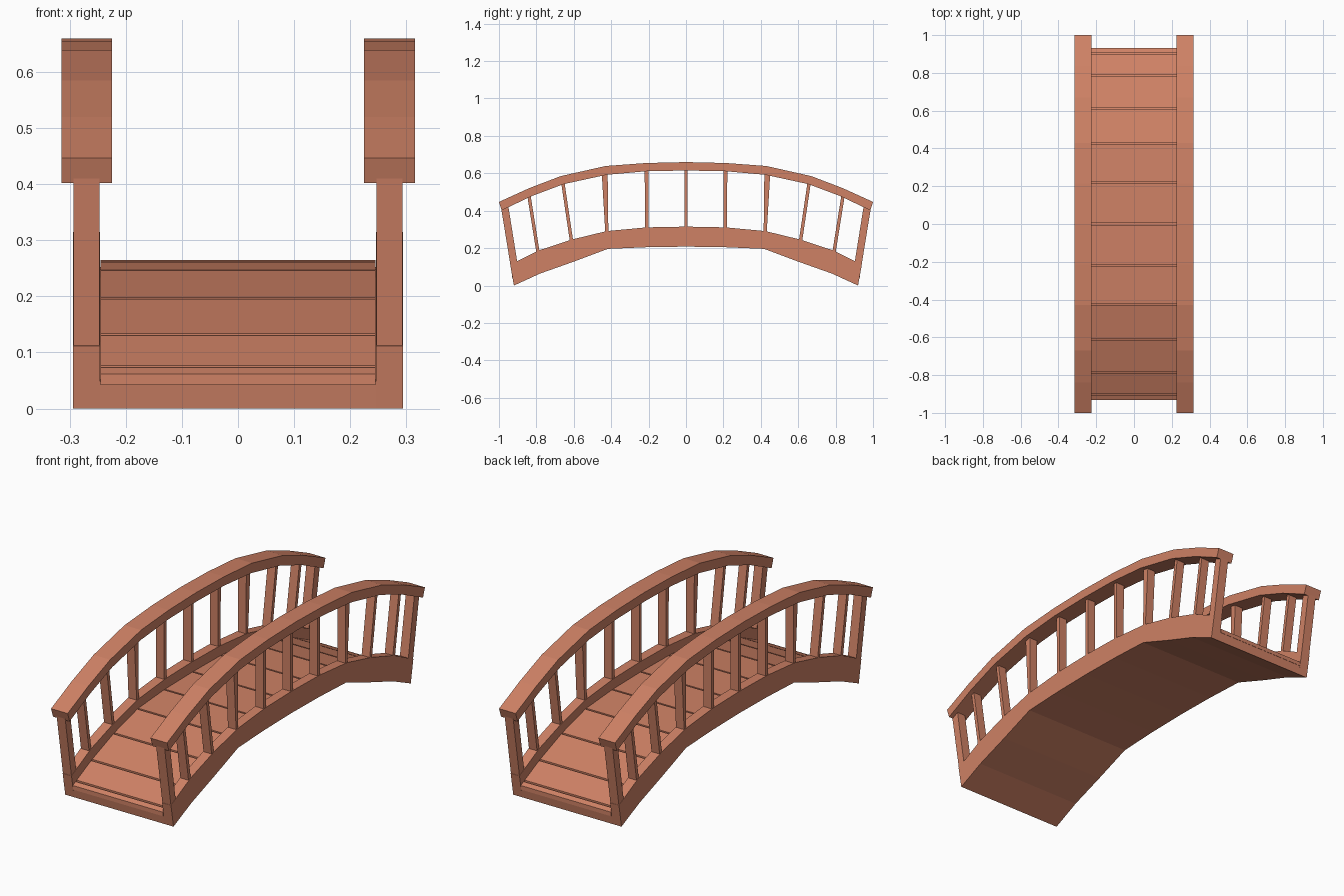
import bpy, bmesh

if "Cube" in bpy.data.objects:
    bpy.data.objects.remove(bpy.data.objects["Cube"])

mat = bpy.data.materials.new("salmon_wood")
mat.diffuse_color = (0.62, 0.22, 0.13, 1)
mat.use_nodes = True
mat.node_tree.nodes["Principled BSDF"].inputs["Base Color"].default_value = mat.diffuse_color


def full(half):
    """Mirror a half profile (y from 0 outwards) to the whole span."""
    return [(-y, z) for y, z in reversed(half[1:])] + half


def strip(name, top, bottom, x0, x1):
    """Solid between an upper and a lower y-z line, from x0 to x1."""
    bm = bmesh.new()
    rings = []
    for (ty, tz), (by, bz) in zip(top, bottom):
        rings.append([bm.verts.new(p) for p in
                      ((x0, by, bz), (x1, by, bz), (x1, ty, tz), (x0, ty, tz))])
    for a, b in zip(rings, rings[1:]):
        for i in range(4):
            j = (i + 1) % 4
            bm.faces.new((a[i], a[j], b[j], b[i]))
    bm.faces.new(rings[0])
    bm.faces.new(rings[-1])
    bmesh.ops.recalc_face_normals(bm, faces=bm.faces[:])
    me = bpy.data.meshes.new(name)
    bm.to_mesh(me)
    bm.free()
    me.materials.append(mat)
    ob = bpy.data.objects.new(name, me)
    bpy.context.collection.objects.link(ob)
    return ob


# Half profiles in y-z, from the middle to the end
rail_top = [(0, .66), (.215, .655), (.43, .639), (.67, .585), (.84, .52), (1, .447)]
rail_low = [(0, .615), (.213, .611), (.425, .592), (.655, .542), (.825, .478), (.985, .402)]
beam_top = [(0, .315), (.21, .311), (.425, .291), (.61, .246), (.79, .187), (.94, .112)]
under = [(0, .208), (.21, .205), (.418, .196), (.605, .126), (.78, .064), (.92, 0)]
deck_top = [(0, .265), (.22, .262), (.427, .247), (.613, .197), (.785, .132),
            (.905, .075), (.931, .062)]

# Balusters: (bottom y, bottom z, top y, top z, half width at bottom, at top)
balusters = [(0, .30, 0, .63, .008, .008), (.21, .295, .211, .625, .009, .01),
             (.423, .275, .435, .61, .008, .016), (.611, .23, .66, .56, .009, .009),
             (.79, .17, .842, .495, .009, .009)]

for side, s in (("right", 1), ("left", -1)):
    strip(side + "_handrail", full(rail_top), full(rail_low), s * .225, s * .315)
    strip(side + "_side_beam", full(beam_top), full(under), s * .246, s * .294)
    for i, (by, bz, ty, tz, bw, tw) in enumerate(balusters):
        for d in ((1,) if i == 0 else (1, -1)):
            strip(f"{side}_baluster_{i}_{'back' if d > 0 else 'front'}",
                  [(d * ty - tw, tz), (d * ty + tw, tz)],
                  [(d * by - bw, bz), (d * by + bw, bz)], s * .248, s * .292)
    # Sloping end posts
    for d, end in ((1, "back"), (-1, "front")):
        strip(f"{side}_{end}_end_post", [(d * .95, .425), (d * .988, .412)],
              [(d * .898, .10), (d * .938, .105)], s * .247, s * .293)

# Solid deck body, flush with the underside of the beams
body_top = [(0, .252), (.22, .249), (.425, .234), (.61, .184), (.785, .119), (.928, .048)]
strip("deck_body", full(body_top), full(under), -.248, .248)

# Deck planks with narrow gaps
line = full(deck_top)
for i, ((y0, z0), (y1, z1)) in enumerate(zip(line, line[1:])):
    t = .004 / (y1 - y0)
    a = (y0 + t * (y1 - y0), z0 + t * (z1 - z0))
    b = (y1 - t * (y1 - y0), z1 - t * (z1 - z0))
    if i == 0:
        a = (y0, z0)
    if i == len(line) - 2:
        b = (y1, z1)
    strip(f"deck_plank_{i}", [a, b], [(y, z - .02) for y, z in (a, b)], -.245, .245)
